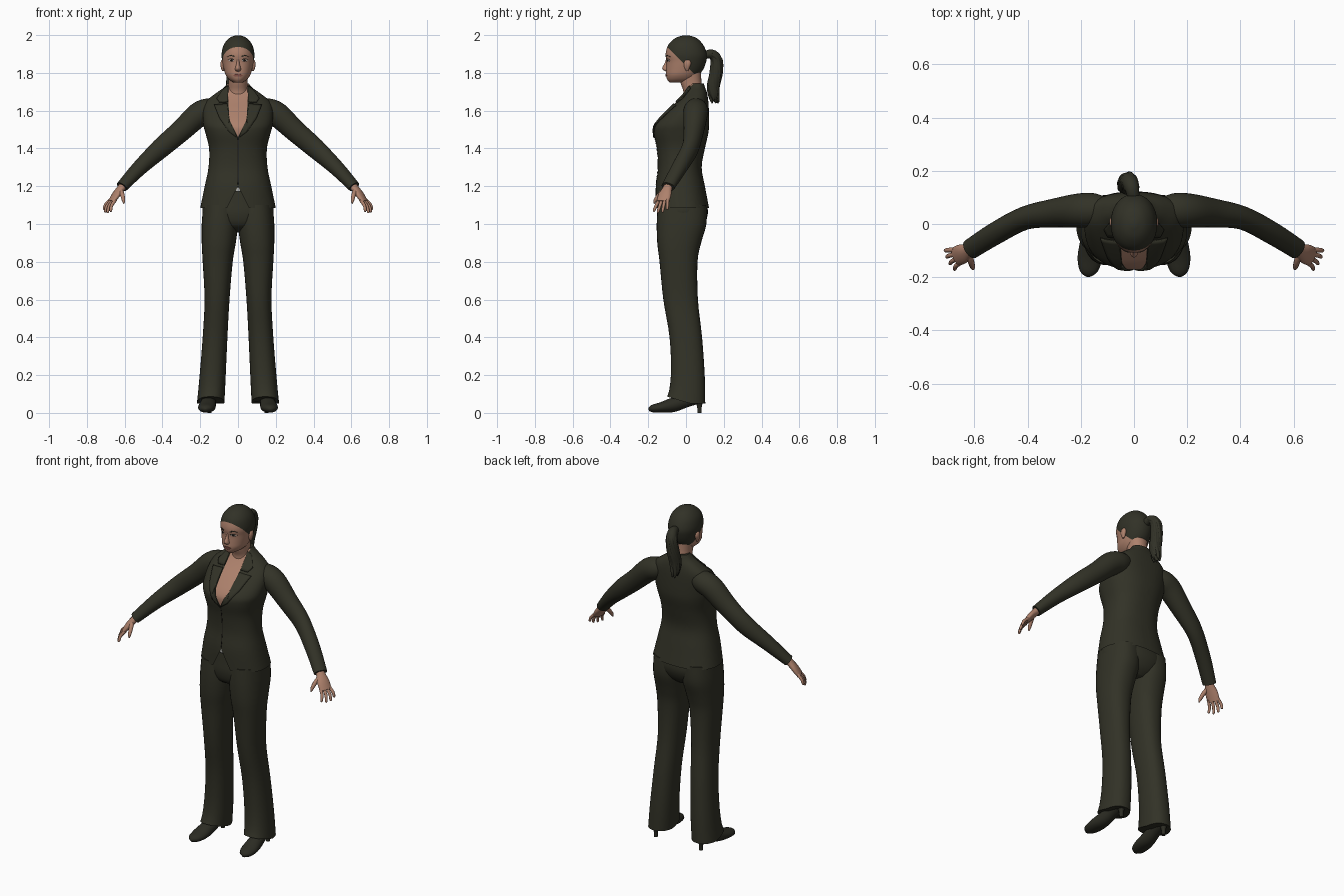
import bpy, bmesh, math, random
from math import cos, sin, pi
from mathutils import Vector
from mathutils.bvhtree import BVHTree

if "Cube" in bpy.data.objects:
    bpy.data.objects.remove(bpy.data.objects["Cube"])
random.seed(4)


def material(name, *rgb):
    m = bpy.data.materials.new(name)
    m.use_nodes = True
    m.diffuse_color = (*rgb, 1)
    bsdf = next(n for n in m.node_tree.nodes if n.type == 'BSDF_PRINCIPLED')
    bsdf.inputs["Base Color"].default_value = (*rgb, 1)
    bsdf.inputs["Roughness"].default_value = 0.8
    return m


SUIT = material("dark_olive_cloth", .032, .032, .02)
HAIR = material("dark_hair", .031, .031, .02)
SKIN = material("skin", .42, .22, .15)
SHOE = material("shoe_leather", .025, .025, .017)
LIPS = material("lips", .25, .09, .07)
WHITE = material("eye_white", .5, .45, .4)
DARK = material("dark_line", .012, .01, .008)
METAL = material("buckle_metal", .4, .4, .38)


def smooth_rows(rows, k):
    """Catmull-Rom interpolation between rows of numbers."""
    out = []
    for i in range(len(rows) - 1):
        a, b, c, d = rows[max(i - 1, 0)], rows[i], rows[i + 1], rows[min(i + 2, len(rows) - 1)]
        for s in range(k):
            t = s / k
            out.append([q + .5 * t * (r - p + t * (2 * p - 5 * q + 4 * r - w + t * (3 * (q - r) + w - p)))
                        for p, q, r, w in zip(a, b, c, d)])
    return out + [list(rows[-1])]


def section(centre, u, v, n, power):
    e = 2 / power
    f = lambda w: math.copysign(abs(w) ** e, w)
    return [centre + u * f(cos(2 * pi * i / n)) + v * f(sin(2 * pi * i / n)) for i in range(n)]


def skin_rings(rings, cap_start=True, cap_end=True):
    bm = bmesh.new()
    vs = [[bm.verts.new(p) for p in ring] for ring in rings]
    n = len(vs[0])
    for a, b in zip(vs, vs[1:]):
        for i in range(n):
            bm.faces.new((a[i], a[(i + 1) % n], b[(i + 1) % n], b[i]))
    if cap_start:
        bm.faces.new(vs[0][::-1])
    if cap_end:
        bm.faces.new(vs[-1])
    bmesh.ops.recalc_face_normals(bm, faces=bm.faces)
    return bm


def finish(name, bm, mats, rule=None):
    if rule:
        for f in bm.faces:
            f.material_index = rule(f.calc_center_median())
    me = bpy.data.meshes.new(name)
    bm.to_mesh(me)
    bm.free()
    for m in mats:
        me.materials.append(m)
    me.shade_smooth()
    me.set_sharp_from_angle(angle=math.radians(50))
    ob = bpy.data.objects.new(name, me)
    bpy.context.collection.objects.link(ob)
    return ob


def upright(rows, k=4, n=40, power=2.2, cx=0, **caps):
    """Loft of level rings: z, front y, back y, half width, optional centre x."""
    rings = []
    for z, front, back, rx, *c in smooth_rows(rows, k):
        mid = Vector((c[0] if c else cx, (front + back) / 2, z))
        rings.append(section(mid, Vector((rx, 0, 0)), Vector((0, (back - front) / 2, 0)), n, power))
    return skin_rings(rings, **caps)


def tube(rows, k=4, n=20, ref=Vector((0, 0, 1))):
    """Tube along a path: x, y, z, sideways radius, other radius."""
    rows = smooth_rows(rows, k)
    pts = [Vector(r[:3]) for r in rows]
    rings = []
    for i, r in enumerate(rows):
        t = pts[min(i + 1, len(pts) - 1)] - pts[max(i - 1, 0)]
        u = t.cross(ref).normalized()
        v = u.cross(t).normalized()
        rings.append(section(pts[i], u * r[3], v * r[4], n, 2))
    return skin_rings(rings)


def cut(bm, x, z, nx, nz):
    """Add an edge loop where a plane seen edge-on from the front crosses."""
    bmesh.ops.bisect_plane(bm, geom=bm.verts[:] + bm.edges[:] + bm.faces[:],
                           plane_co=(x, 0, z), plane_no=(nx, 0, nz))


def plate(name, pts, target, mat, thick=.003, lift=.0005, cuts=5):
    """Thin plate with a front outline, laid on the target surface."""
    me = target.data
    tree = BVHTree.FromPolygons([v.co for v in me.vertices], [p.vertices[:] for p in me.polygons])
    bm = bmesh.new()
    bm.faces.new([bm.verts.new((x, 0, z)) for x, z in pts])
    bmesh.ops.triangulate(bm, faces=bm.faces[:])
    bmesh.ops.subdivide_edges(bm, edges=bm.edges[:], cuts=cuts, use_grid_fill=True)
    for v in bm.verts:
        hit = tree.ray_cast(Vector((v.co.x, -1, v.co.z)), Vector((0, 1, 0)))[0]
        if hit:
            v.co.y = hit.y - lift
    bm.normal_update()
    bmesh.ops.reverse_faces(bm, faces=[f for f in bm.faces if f.normal.y > 0])
    ob = finish(name, bm, [mat])
    mod = ob.modifiers.new("thickness", 'SOLIDIFY')
    mod.thickness, mod.offset = thick, 1
    return ob


def oval(x, z, w, h, n=14):
    return [(x + w * cos(2 * pi * i / n), z + h * sin(2 * pi * i / n)) for i in range(n)]


# Jacket body with an open neckline and a notch at the hem
bm = upright([(1.085, -.16, .122, .2), (1.2, -.16, .1, .176), (1.3, -.148, .083, .156),
              (1.4, -.154, .1, .153), (1.48, -.17, .118, .172), (1.53, -.162, .122, .184),
              (1.6, -.1, .121, .185), (1.65, -.048, .118, .168), (1.69, -.012, .112, .12),
              (1.72, .005, .102, .078), (1.745, .02, .094, .056)],
             n=56, power=2.35, cap_start=False)
NECK, HEM = 1.46, 1.2
for s in (1, -1):
    cut(bm, 0, NECK, s, -.5)
    cut(bm, s * .045, 1.55, s, -.06)
    cut(bm, 0, HEM, s, .5)


def neckline(c):
    w = min((c.z - NECK) * .5, .045 + (c.z - 1.55) * .06)
    return int(c.y < .035 and abs(c.x) < w)


bmesh.ops.delete(bm, context='FACES', geom=[
    f for f in bm.faces if f.calc_center_median().y < 0
    and abs(f.calc_center_median().x) < (HEM - f.calc_center_median().z) * .5])
jacket = finish("jacket", bm, [SUIT, SKIN], neckline)
plate("jacket_front_seam", [(-.002, 1.21), (.002, 1.21), (.002, 1.455), (-.002, 1.455)], jacket, DARK, .001)

# Trousers: hips and belt buckle
hips = finish("trouser_hips", upright([(.955, -.07, .05, .06), (.99, -.13, .09, .14), (1.05, -.15, .115, .186),
                                       (1.12, -.148, .108, .182), (1.22, -.142, .08, .16)]), [SUIT])
plate("belt_buckle", [(-.012, 1.172), (.012, 1.172), (.012, 1.194), (-.012, 1.194)], hips, METAL, .008)

# Head: hair and skin meet along a sloping hairline
bm = upright([(1.75, -.088, .03, .026), (1.765, -.1, .05, .048), (1.79, -.106, .07, .066),
              (1.82, -.105, .092, .075), (1.86, -.103, .107, .083), (1.9, -.108, .111, .087),
              (1.95, -.093, .09, .075), (1.985, -.055, .055, .045), (1.999, -.012, .012, .01)], n=40, power=2.1)
bmesh.ops.bisect_plane(bm, geom=bm.verts[:] + bm.edges[:] + bm.faces[:],
                       plane_co=(0, 0, 1.838), plane_no=(0, 1, 1))
head = finish("head", bm, [SKIN, HAIR], lambda c: int(c.z + c.y > 1.838))
finish("neck", upright([(1.64, -.02, .1, .062), (1.7, -.014, .092, .053), (1.75, -.03, .082, .05),
                        (1.81, -.04, .08, .055)], n=28), [SKIN])
finish("nose", upright([(1.808, -.108, -.085, .01), (1.816, -.122, -.08, .016), (1.828, -.126, -.08, .014),
                        (1.85, -.114, -.08, .009), (1.878, -.104, -.08, .007)], n=14, power=2), [SKIN])
plate("mouth", oval(0, 1.787, .024, .007), head, LIPS)

# Ponytail with loose strands
tail = [(0, .09, 1.89, .02, .022), (-.008, .135, 1.9, .024, .026), (-.018, .162, 1.87, .029, .03),
        (-.025, .158, 1.8, .033, .034), (-.03, .145, 1.73, .033, .032),
        (-.032, .15, 1.675, .022, .024), (-.032, .16, 1.64, .004, .004)]
finish("ponytail", tube(tail, ref=Vector((1, 0, 0))), [HAIR])
for i in range(7):
    a, drop = i * 2 * pi / 7, random.uniform(-.012, .03)
    strand = [(x + u * .75 * cos(a + j * .35), y + v * .75 * sin(a + j * .35), z + drop * j / 5, .011, .011)
              for j, (x, y, z, u, v) in enumerate(tail[1:-1])]
    x, y, z = strand[-1][:3]
    strand.append((x, y + .006, z - .03, .002, .002))
    finish(f"ponytail_strand_{i + 1}", tube(strand, n=8, ref=Vector((1, 0, 0))), [HAIR])

for side, s in (("left", 1), ("right", -1)):
    flip = lambda pts: [(s * p[0], *p[1:]) for p in pts]

    # Lapels and collar
    plate(side + "_lapel", flip([(.002, 1.455), (.045, 1.545), (.055, 1.635), (.125, 1.628), (.098, 1.56),
                                 (.05, 1.49)]), jacket, SUIT, .006)
    plate(side + "_collar", flip([(.054, 1.645), (.098, 1.642), (.112, 1.662), (.074, 1.715), (.05, 1.73)]),
          jacket, SUIT, .006)

    # Face details
    plate(side + "_eye", oval(s * .036, 1.866, .015, .0055), head, WHITE, .001)
    plate(side + "_iris", oval(s * .036, 1.866, .006, .0055), head, DARK, .001, .002)
    plate(side + "_eyelid", flip([(.019, 1.868), (.028, 1.872), (.044, 1.873), (.054, 1.867), (.044, 1.876),
                                  (.028, 1.876)]), head, DARK, .001, .002)
    plate(side + "_eyebrow", flip([(.018, 1.884), (.04, 1.891), (.06, 1.884), (.04, 1.895), (.018, 1.89)]),
          head, HAIR, .002)
    finish(side + "_ear", upright([(1.81, 0, .012, .004), (1.825, -.008, .018, .01), (1.845, -.012, .026, .013),
                                   (1.862, -.008, .024, .01), (1.87, 0, .014, .003)],
                                  n=14, cx=s * .08), [SKIN])

    # Trouser leg: z, outer x, inner x, front, back
    leg = [(1.1, .184, .002, -.15, .108), (1, .192, 0, -.155, .108), (.9, .192, .012, -.152, .08),
           (.8, .187, .028, -.14, .061), (.6, .177, .045, -.12, .063), (.4, .187, .056, -.087, .085),
           (.2, .203, .065, -.08, .099), (.05, .217, .072, -.1, .102)]
    bm = upright([(z, f, b, (o - i) / 2, s * (o + i) / 2) for z, o, i, f, b in leg], n=32, power=2.3)
    for v in bm.verts:  # the hem rises over the instep
        if v.co.z < .12:
            v.co.z += max(0, .02 - v.co.y) * .3 * (.12 - v.co.z) / .07
    finish(side + "_trouser_leg", bm, [SUIT])

    # Shoe and heel
    shoe = [(.172, -.196, .014, .008, .008), (.171, -.178, .022, .033, .02), (.166, -.13, .029, .046, .028),
            (.16, -.07, .042, .043, .038), (.153, 0, .065, .037, .036), (.15, .06, .075, .036, .028),
            (.15, .09, .08, .022, .02)]
    bm = tube(flip(shoe))
    for v in bm.verts:
        v.co.z = max(v.co.z, .002)
    finish(side + "_shoe", bm, [SHOE])
    finish(side + "_heel", upright([(0, .06, .082, .011), (.035, .058, .084, .012), (.07, .045, .095, .025)],
                                   n=14, cx=s * .15), [SHOE])

    # Sleeve
    arm = [(.1, .055, 1.62, .045, .045), (.15, .053, 1.605, .063, .062), (.21, .05, 1.578, .064, .065),
           (.3, .041, 1.495, .054, .058), (.41, .022, 1.4, .044, .053), (.52, -.035, 1.298, .042, .041),
           (.615, -.095, 1.197, .038, .03)]
    finish(side + "_sleeve", tube(flip(arm), n=28), [SUIT])

    # Hand
    finish(side + "_palm", tube(flip([(.595, -.085, 1.22, .024, .02), (.618, -.098, 1.19, .026, .02),
                                      (.645, -.112, 1.155, .037, .018), (.67, -.123, 1.118, .036, .013)]),
                                n=16), [SKIN])
    for i, finger in enumerate(("index", "middle", "ring", "little")):
        o = .027 - .018 * i
        length = (.9, 1, .95, .75)[i]
        base = Vector((.662 - .51 * o, -.12 - .86 * o, 1.128))
        path = []
        for t, r in ((0, .009), (.5, .0085), (.9, .007), (1, .003)):
            p = base + Vector((.036 - .51 * o * .6, -.018 - .86 * o * .6, -.062 - .008 * t)) * t * length
            path.append((p.x + .008 * sin(pi * t), p.y, p.z, r, r))
        finish(f"{side}_{finger}_finger", tube(flip(path), n=10), [SKIN])
    finish(side + "_thumb", tube(flip([(.622, -.115, 1.178, .013, .013), (.612, -.142, 1.153, .012, .012),
                                       (.606, -.163, 1.125, .009, .009), (.604, -.17, 1.108, .003, .003)]),
                                 n=10), [SKIN])
